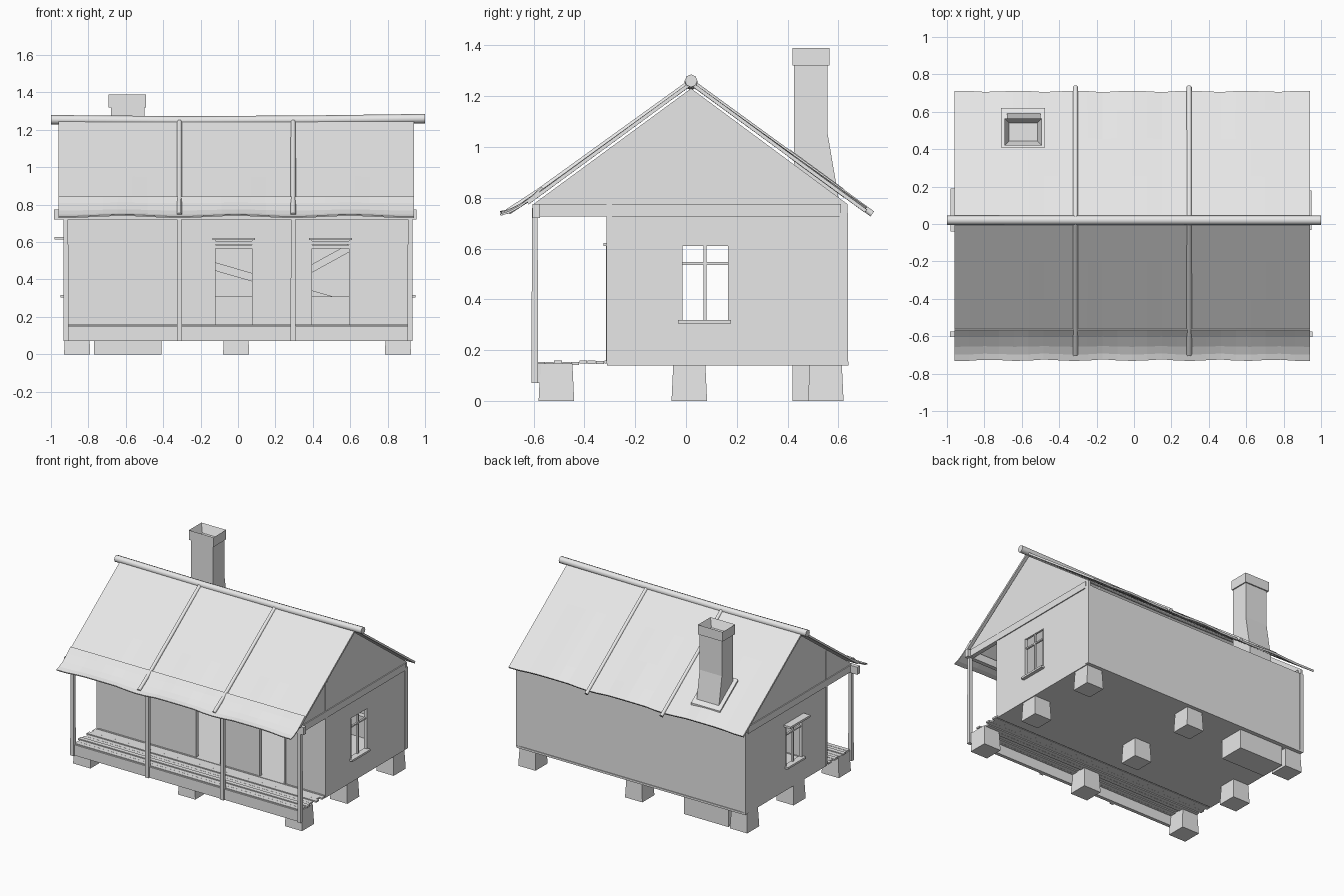
import bpy, bmesh, math, random
from mathutils import Vector

random.seed(4)
if "Cube" in bpy.data.objects:
    bpy.data.objects.remove(bpy.data.objects["Cube"])

grey = bpy.data.materials.new("plain_grey")
grey.use_nodes = True
grey.diffuse_color = (0.8, 0.8, 0.8, 1)
grey.node_tree.nodes["Principled BSDF"].inputs["Base Color"].default_value = (0.8, 0.8, 0.8, 1)


def finish(name, bm):
    bmesh.ops.recalc_face_normals(bm, faces=bm.faces)
    mesh = bpy.data.meshes.new(name)
    bm.to_mesh(mesh)
    bm.free()
    mesh.materials.append(grey)
    obj = bpy.data.objects.new(name, mesh)
    bpy.context.collection.objects.link(obj)
    return obj


def box(name, xs, ys, zs, taper=1.0):
    """Box from ranges; taper scales the top about its centre."""
    bm = bmesh.new()
    bmesh.ops.create_cube(bm, size=1)
    for v in bm.verts:
        k = taper if v.co.z > 0 else 1
        v.co = Vector((sum(xs) / 2 + v.co.x * k * (xs[1] - xs[0]),
                       sum(ys) / 2 + v.co.y * k * (ys[1] - ys[0]),
                       sum(zs) / 2 + v.co.z * (zs[1] - zs[0])))
    return finish(name, bm)


def prism(name, profile, x0, x1):
    """Extrude a (y, z) outline along x."""
    bm = bmesh.new()
    face = bm.faces.new([bm.verts.new((x0, y, z)) for y, z in profile])
    ext = bmesh.ops.extrude_face_region(bm, geom=[face])
    verts = [g for g in ext["geom"] if isinstance(g, bmesh.types.BMVert)]
    bmesh.ops.translate(bm, verts=verts, vec=(x1 - x0, 0, 0))
    return finish(name, bm)


def pole(name, points, radius, sides=8):
    """Round timber along a path."""
    curve = bpy.data.curves.new(name, "CURVE")
    curve.dimensions = "3D"
    curve.bevel_depth = radius
    curve.bevel_resolution = max(0, sides // 4 - 1)
    curve.use_fill_caps = True
    spline = curve.splines.new("POLY")
    spline.points.add(len(points) - 1)
    for p, co in zip(spline.points, points):
        p.co = (*co, 1)
    curve.materials.append(grey)
    obj = bpy.data.objects.new(name, curve)
    bpy.context.collection.objects.link(obj)
    return obj


def sheet(name, profile, wave, thickness):
    """Roof sheet: (y, z) profile swept along x, rippling towards its last point."""
    bm = bmesh.new()
    n = 24
    rows = []
    for i in range(n + 1):
        x = -0.96 + 1.9 * i / n
        ripple = wave * math.cos((x + 0.01) * math.tau / 0.61)
        row = []
        for j, (y, z) in enumerate(profile):
            k = j / (len(profile) - 1)
            out = math.copysign(ripple * k, y)
            row.append(bm.verts.new((x, y + out, z + ripple * k * 0.6)))
        rows.append(row)
    for a, b in zip(rows, rows[1:]):
        for j in range(len(profile) - 1):
            bm.faces.new((a[j], b[j], b[j + 1], a[j + 1]))
    obj = finish(name, bm)
    mod = obj.modifiers.new("thickness", "SOLIDIFY")
    mod.thickness = thickness
    mod.offset = 0
    return obj


def roof_z(y):
    return 1.25 - 0.732 * abs(y - 0.02)


# Foundation piers and chimney footing
for row, y in enumerate((-0.51, 0.013, 0.55)):
    for col, x in enumerate((-0.86, -0.01, 0.855)):
        box(f"pier_{row}_{col}", (x - 0.07, x + 0.07), (y - 0.07, y + 0.07), (0, 0.147), 0.9)
box("chimney_footing", (-0.77, -0.41), (0.42, 0.61), (0, 0.147))

# Floor, front beam and uneven porch boards
box("floor", (-0.925, 0.925), (-0.31, 0.64), (0.14, 0.155))
box("front_beam", (-0.92, 0.92), (-0.595, -0.57), (0.07, 0.148))
for i in range(9):
    y = -0.585 + i * 0.033
    z = 0.15 + random.uniform(-0.004, 0.004)
    box(f"porch_board_{i}", (-0.915 - random.uniform(0, 0.02), 0.915 + random.uniform(-0.02, 0.02)),
        (y, y + 0.031), (z - 0.006, z + 0.006))

# Back wall with its inner braces and low ledge
box("back_wall", (-0.925, 0.925), (0.62, 0.635), (0.15, 0.74))
prism("back_brace_long", [(0.595, 0), (0.62, 0), (0.62, 0.045), (0.595, 0.045)], -0.9, 0.9)
prism("back_brace_short", [(0.595, 0), (0.62, 0), (0.62, 0.045), (0.595, 0.045)], 0.22, 0.86)
for name, x0, z0, slope in (("back_brace_long", 0.9, 0.15, -0.29), ("back_brace_short", 0.22, 0.34, 0.55)):
    for v in bpy.data.objects[name].data.vertices:
        v.co.z += z0 + slope * (v.co.x - x0)
box("back_ledge", (-0.9, 0.9), (0.58, 0.62), (0.155, 0.31))

# Front wall built around two door openings
openings = ((-0.125, 0.08), (0.39, 0.6))
edges = [-0.925, *openings[0], *openings[1], 0.925]
for i in range(0, 6, 2):
    box(f"front_wall_{i // 2}", (edges[i], edges[i + 1]), (-0.31, -0.295), (0.15, 0.62))
box("front_wall_top", (-0.925, 0.925), (-0.31, -0.295), (0.62, 0.985))
for i, (a, b) in enumerate(openings):
    for x in (a, b):
        box(f"door_jamb_{i}", (x - 0.006, x + 0.006), (-0.315, -0.285), (0.15, 0.62))
    box(f"door_head_{i}", (a - 0.01, b + 0.01), (-0.325, -0.285), (0.61, 0.622))
    for z in (0.565, 0.588):
        box(f"door_slat_{i}", (a, b), (-0.308, -0.296), (z, z + 0.018))

# Side walls, gables and windows, mirrored about x = 0
gable = [(-0.6, 0.73), (0.635, 0.73), (0.635, 0.775), (0.02, 1.23), (-0.6, 0.775)]
for side, s in (("left", 1), ("right", -1)):
    def xr(a, b):
        return tuple(sorted((s * a, s * b)))
    w = xr(0.91, 0.925)
    box(f"{side}_wall_front", w, (-0.31, -0.02), (0.15, 0.74))
    box(f"{side}_wall_back", w, (0.17, 0.635), (0.15, 0.74))
    box(f"{side}_wall_below_window", w, (-0.02, 0.17), (0.15, 0.31))
    box(f"{side}_wall_above_window", w, (-0.02, 0.17), (0.61, 0.74))
    prism(f"{side}_gable", gable, *w)
    box(f"{side}_tie_beam", xr(0.9, 0.932), (-0.6, 0.61), (0.726, 0.776))
    box(f"{side}_window_mullion", xr(0.908, 0.922), (0.069, 0.081), (0.31, 0.61))
    box(f"{side}_window_bar", xr(0.908, 0.922), (-0.02, 0.17), (0.536, 0.546))
    for y in (-0.02, 0.166):
        box(f"{side}_window_jamb", xr(0.905, 0.93), (y, y + 0.006), (0.31, 0.61))
    box(f"{side}_window_sill", xr(0.905, 0.95), (-0.032, 0.178), (0.304, 0.318))
    box(f"{side}_corner_post", xr(0.9, 0.93), (0.604, 0.638), (0.145, 0.74))
    box(f"{side}_gable_stud", xr(0.9, 0.928), (-0.312, -0.292), (0.15, 0.985))
prism("right_window_hood", [(-0.04, 0.613), (0.19, 0.613), (0.19, 0.628), (-0.04, 0.628)], -0.98, -0.92)

# Porch posts and the plate they carry
for i, x in enumerate((-0.92, -0.313, 0.295, 0.92)):
    z0 = 0.07
    post = box(f"porch_post_{i}", (x - 0.014, x + 0.014), (-0.608, -0.582), (z0, 0.76), 0.85)
box("porch_plate", (-0.985, 0.955), (-0.605, -0.575), (0.72, 0.775))

# Roof sheets, rippled eave strip, battens and ridge pole
front = [(y, roof_z(y)) for y in (0.02, -0.2, -0.4, -0.62)]
back = [(y, roof_z(y)) for y in (0.02, 0.25, 0.45, 0.6, 0.7)]
sheet("front_roof", front, 0.003, 0.014)
sheet("back_roof", back, 0.008, 0.014)
sheet("eave_strip", [(-0.565, 0.84), (-0.6, 0.806), (-0.65, 0.768), (-0.69, 0.747), (-0.722, 0.738)], 0.009, 0.008)
for i, x in enumerate((-0.313, 0.295)):
    pole(f"batten_front_{i}", [(x, 0.02, 1.255), (x, -0.58, roof_z(-0.58) + 0.012), (x, -0.7, 0.745)], 0.014)
    pole(f"batten_back_{i}", [(x, 0.02, 1.255), (x, 0.733, roof_z(0.733) + 0.008)], 0.014)
pole("ridge_pole", [(-1, 0.02, 1.254), (-0.3, 0.02, 1.248), (0.4, 0.02, 1.252), (1, 0.02, 1.26)], 0.025, 12)

# Chimney: shaft flared at the back, hollow cap, roof flashing
prism("chimney_shaft", [(0.425, 0.15), (0.6, 0.15), (0.6, 0.8), (0.556, 1.06), (0.556, 1.33), (0.425, 1.33)],
      -0.68, -0.5)
bm = bmesh.new()
bmesh.ops.create_cube(bm, size=1)
for v in bm.verts:
    v.co = (-0.592 + v.co.x * 0.2, 0.492 + v.co.y * 0.146, 1.355 + v.co.z * 0.07)
top = max(bm.faces, key=lambda f: f.calc_center_median().z)
bmesh.ops.inset_region(bm, faces=[top], thickness=0.035)
bmesh.ops.translate(bm, verts=top.verts, vec=(0, 0, -0.06))
finish("chimney_cap", bm)
lo, hi = roof_z(0.41), roof_z(0.62)
prism("chimney_flashing", [(0.41, lo - 0.01), (0.62, hi - 0.01), (0.62, hi + 0.025), (0.41, lo + 0.025)], -0.71, -0.475)
